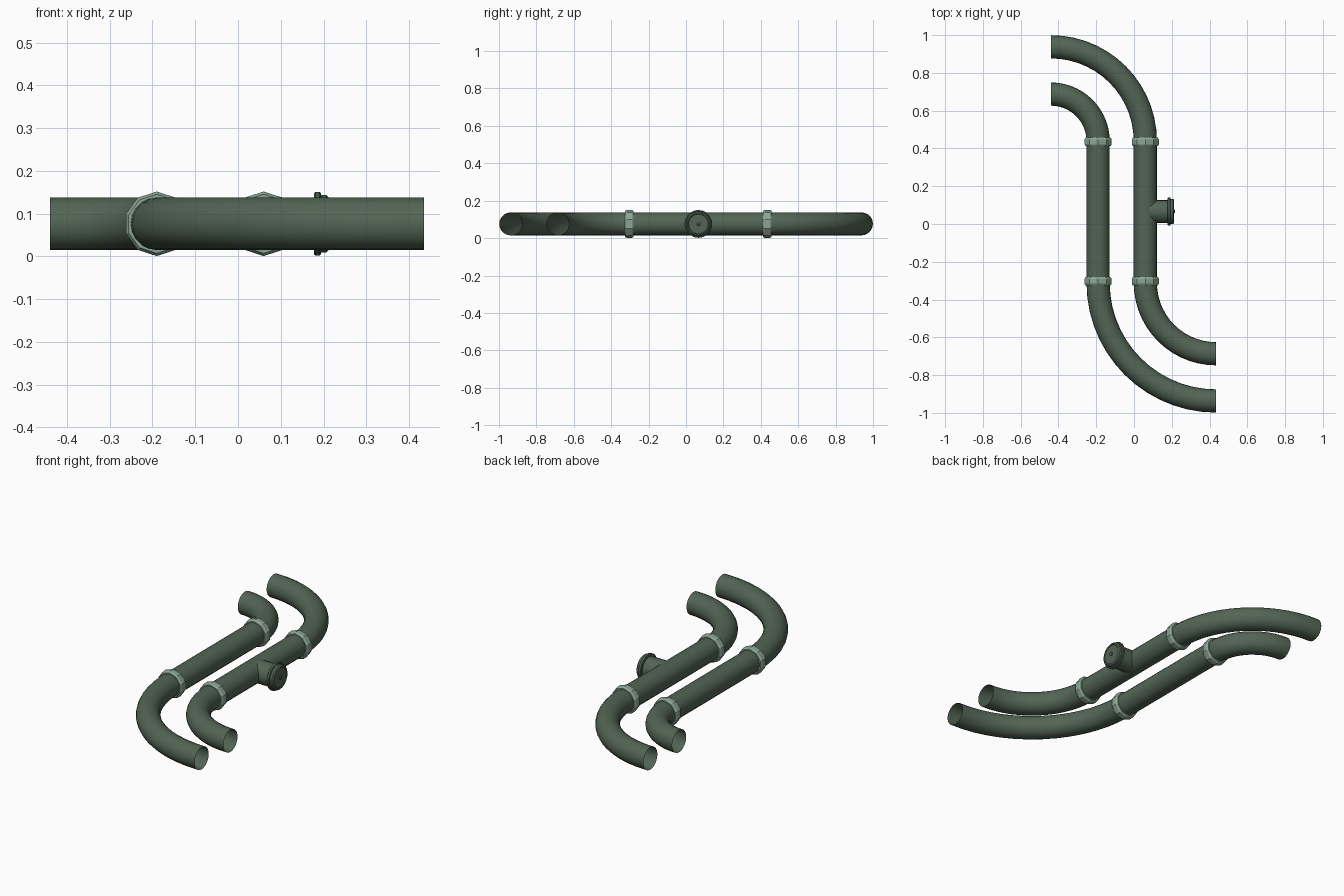
import bpy, bmesh, math
from mathutils import Vector

if "Cube" in bpy.data.objects:
    bpy.data.objects.remove(bpy.data.objects["Cube"])

Z = 0.076      # pipe axis height
R = 0.0615     # pipe radius


def material(name, rgb):
    m = bpy.data.materials.new(name)
    m.diffuse_color = (*rgb, 1)
    m.use_nodes = True
    m.node_tree.nodes["Principled BSDF"].inputs["Base Color"].default_value = m.diffuse_color
    return m


GREEN = material("pipe_green", (0.085, 0.13, 0.09))
PALE = material("collar_green", (0.26, 0.38, 0.30))


def rings_object(name, rings, mat, smooth=None, cap_end=False):
    """Bridge a list of equal-sized vertex rings into a surface."""
    bm = bmesh.new()
    loops = [[bm.verts.new(p) for p in ring] for ring in rings]
    n = len(loops[0])
    for a, b in zip(loops, loops[1:]):
        for i in range(n):
            j = (i + 1) % n
            bm.faces.new((a[i], a[j], b[j], b[i]))
    if cap_end:
        bm.faces.new(loops[-1])
    bm.normal_update()
    me = bpy.data.meshes.new(name)
    bm.to_mesh(me)
    bm.free()
    me.materials.append(mat)
    ob = bpy.data.objects.new(name, me)
    bpy.context.collection.objects.link(ob)
    if smooth:
        bpy.ops.object.select_all(action='DESELECT')
        ob.select_set(True)
        bpy.context.view_layer.objects.active = ob
        bpy.ops.object.shade_smooth_by_angle(angle=math.radians(smooth))
    return ob


def ring(center, direction, radius, sides):
    """Circle across a horizontal direction, first vertex on top."""
    d = Vector(direction).normalized()
    up = Vector((0, 0, 1))
    side = up.cross(d)
    return [Vector(center) + radius * (math.cos(t) * up - math.sin(t) * side)
            for t in (-2 * math.pi * i / sides for i in range(sides))]


def pipe(name, x, r_back, r_front):
    """S-shaped open pipe: back bend, straight run, front bend."""
    y_back, y_front, steps = 0.438, -0.312, 14
    rings = []
    for i in range(steps + 1):
        a = math.pi / 2 * (1 - i / steps)
        c = (x - r_back + r_back * math.cos(a), y_back + r_back * math.sin(a), Z)
        rings.append(ring(c, (math.sin(a), -math.cos(a), 0), R, 20))
    for i in range(steps + 1):
        a = math.pi / 2 * i / steps
        c = (x + r_front - r_front * math.cos(a), y_front - r_front * math.sin(a), Z)
        rings.append(ring(c, (math.sin(a), -math.cos(a), 0), R, 20))
    rings_object(name, rings, GREEN, 40)


def lathe(name, origin, axis, profile, sides, mat, smooth=None, cap=False):
    o, d = Vector(origin), Vector(axis)
    rings_object(name, [ring(o + d * t, axis, r, sides) for t, r in profile],
                 mat, smooth, cap)


# Two nested pipes
pipe("left_pipe", -0.19, 0.25, 0.625)
pipe("right_pipe", 0.06, 0.50, 0.375)

# Ten-sided faceted collars at the joints
for side, x in (("left", -0.19), ("right", 0.06)):
    for end, y in (("back", 0.435), ("front", -0.303)):
        lathe(f"{side}_{end}_collar", (x, y, Z), (0, 1, 0),
              [(-0.023, 0.060), (-0.023, 0.069), (-0.013, 0.0755),
               (0.013, 0.0755), (0.023, 0.069), (0.023, 0.060)], 10, PALE)

# Side branch, its flange, and the end cap with a small stud
B = (0.06, 0.066, Z)
X = (1, 0, 0)
lathe("branch_stub", B, X, [(0.0, 0.0605), (0.125, 0.0605)], 20, GREEN, 40)
lathe("branch_flange", B, X, [(0.118, 0.058), (0.118, 0.071), (0.121, 0.0745),
                              (0.131, 0.0745), (0.134, 0.071), (0.134, 0.058)],
      20, GREEN, 30)
lathe("branch_cap", B, X, [(0.132, 0.067), (0.147, 0.067), (0.153, 0.060),
                           (0.153, 0.055), (0.150, 0.052)], 20, GREEN, 30, True)
lathe("cap_stud", B, X, [(0.148, 0.011), (0.154, 0.011), (0.157, 0.007)],
      8, GREEN, 30, True)
